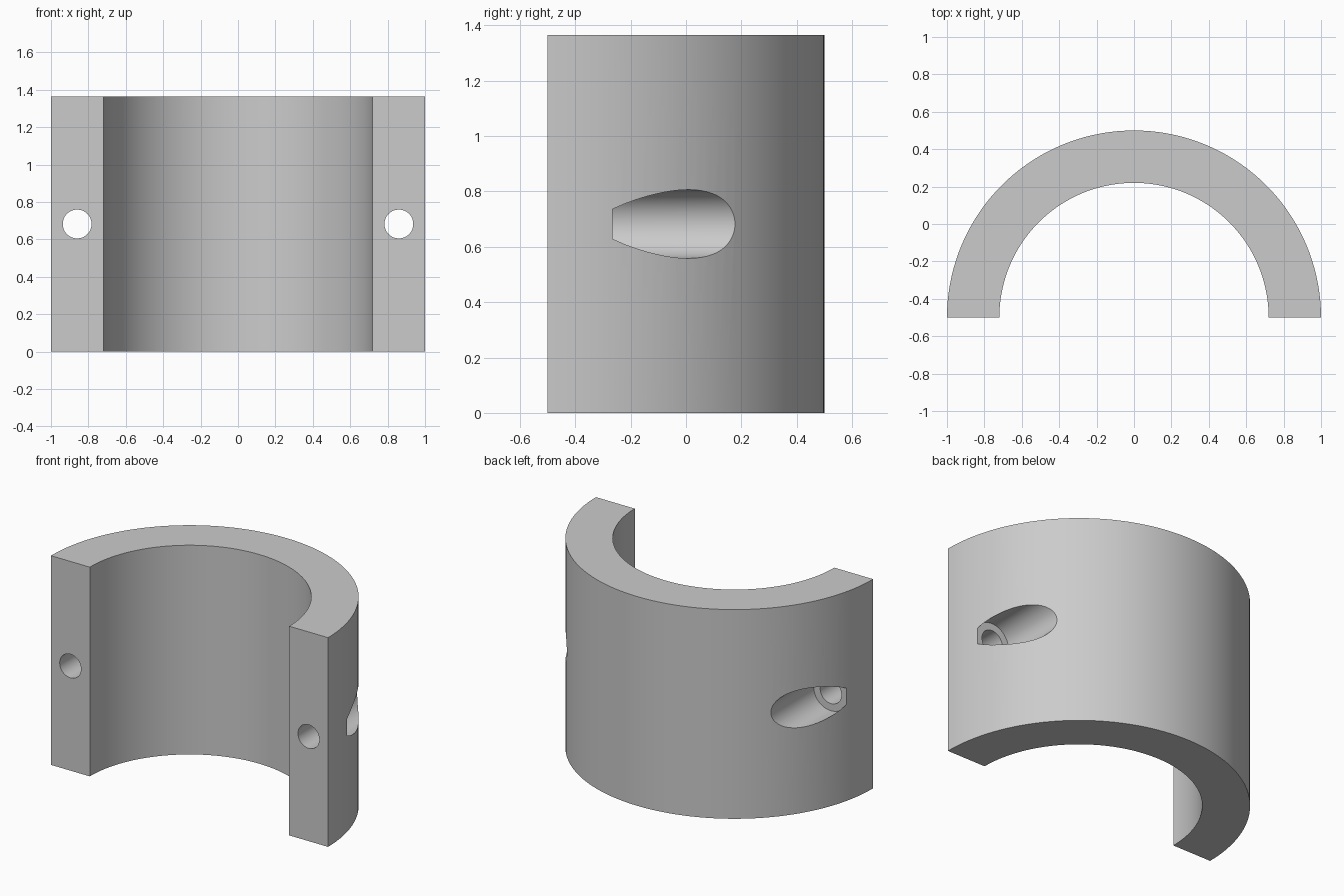
import bpy, bmesh, math
from mathutils import Vector

cube = bpy.data.objects.get("Cube")
if cube:
    bpy.data.objects.remove(cube, do_unlink=True)

HEIGHT, OUTER, INNER, FACE_Y = 1.365, 1.0, 0.72, -0.5
BOLT_X = (OUTER + INNER) / 2
STEPS = 72

grey = bpy.data.materials.new("plain grey")
grey.use_nodes = True
colour = (0.6, 0.6, 0.6, 1)
grey.diffuse_color = colour
grey.node_tree.nodes["Principled BSDF"].inputs["Base Color"].default_value = colour


def arc(radius):
    angles = [math.pi * i / STEPS for i in range(STEPS + 1)]
    return [(radius * math.cos(a), FACE_Y + radius * math.sin(a), 0) for a in angles]


def activate(obj):
    bpy.ops.object.select_all(action='DESELECT')
    obj.select_set(True)
    bpy.context.view_layer.objects.active = obj


# Half ring: strip of quads between two arcs, extruded upwards
bm = bmesh.new()
outer = [bm.verts.new(p) for p in arc(OUTER)]
inner = [bm.verts.new(p) for p in arc(INNER)]
for i in range(STEPS):
    bm.faces.new((outer[i], outer[i + 1], inner[i + 1], inner[i]))
lifted = bmesh.ops.extrude_face_region(bm, geom=bm.faces[:])["geom"]
bmesh.ops.translate(bm, vec=Vector((0, 0, HEIGHT)),
                    verts=[g for g in lifted if isinstance(g, bmesh.types.BMVert)])
bmesh.ops.recalc_face_normals(bm, faces=bm.faces[:])
mesh = bpy.data.meshes.new("half_collar")
bm.to_mesh(mesh)
bm.free()
collar = bpy.data.objects.new("half_collar", mesh)
bpy.context.collection.objects.link(collar)
mesh.materials.append(grey)


def drill(name, x, radius, y_start, y_end):
    bpy.ops.mesh.primitive_cylinder_add(
        vertices=64, radius=radius, depth=y_end - y_start,
        location=(x, (y_start + y_end) / 2, HEIGHT / 2), rotation=(math.pi / 2, 0, 0))
    cutter = bpy.context.object
    cutter.name = name
    cutter.hide_render = True
    cutter.data.materials.append(grey)
    activate(collar)
    mod = collar.modifiers.new(name, 'BOOLEAN')
    mod.operation = 'DIFFERENCE'
    mod.solver = 'EXACT'
    mod.object = cutter
    bpy.ops.object.modifier_apply(modifier=mod.name)
    bpy.data.objects.remove(cutter, do_unlink=True)


# Bolt holes from the flat ends, with wider head recesses from the back
for side, sign in (("left", 1), ("right", -1)):
    drill(side + "_head_recess", sign * BOLT_X, 0.124, -0.265, 0.6)
    drill(side + "_bolt_hole", sign * BOLT_X, 0.077, -0.7, -0.1)

activate(collar)
bpy.ops.object.shade_smooth_by_angle(angle=math.radians(30))
